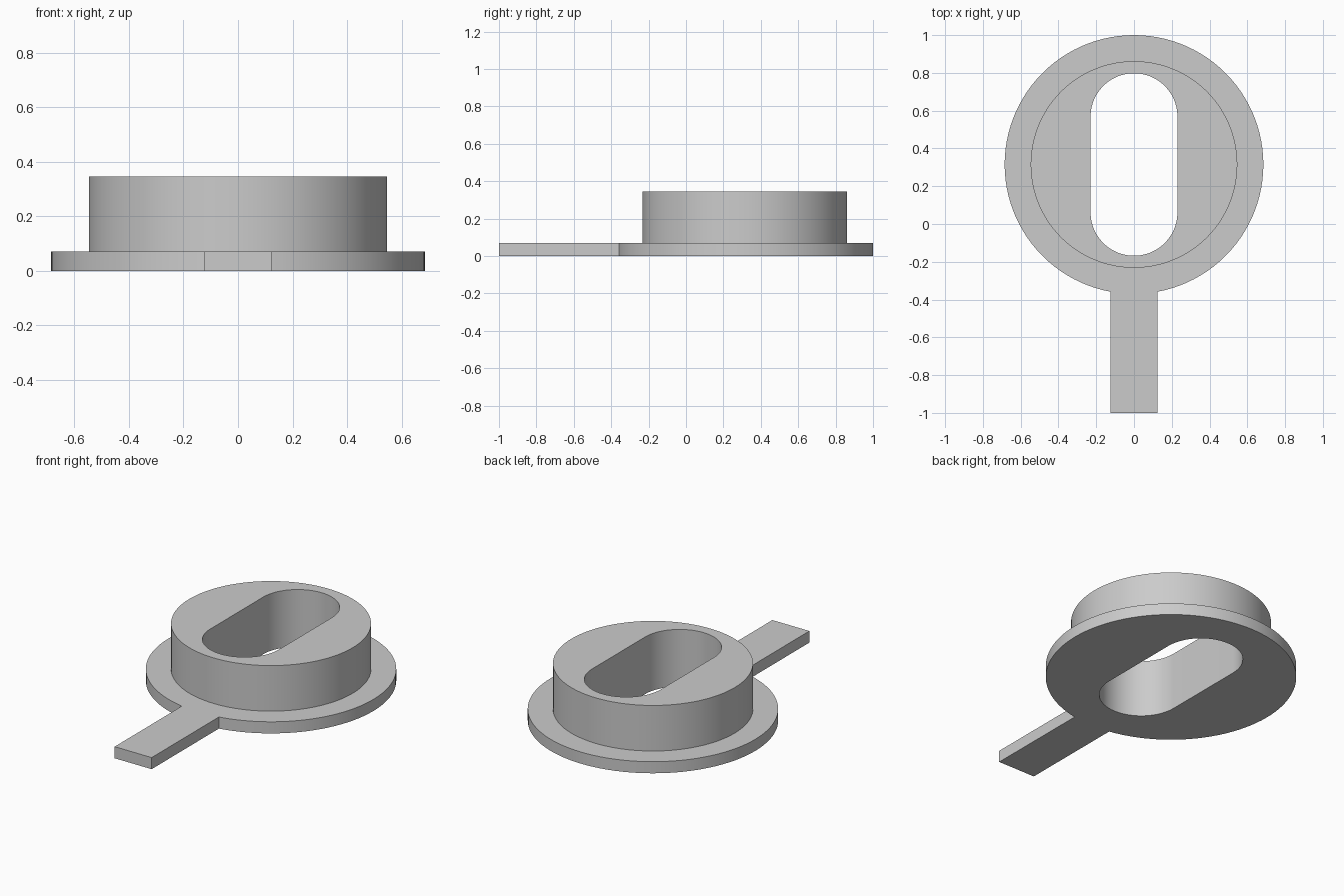
import bpy
import bmesh
from math import cos, sin, pi, radians

cube = bpy.data.objects.get("Cube")
if cube:
    bpy.data.objects.remove(cube, do_unlink=True)

SEGMENTS = 104                       # three steps span half the handle width
CENTRE_Y = 0.315
FLANGE_R, BOSS_R = 0.685, 0.547
FLANGE_Z, BOSS_Z = 0.07, 0.345
SLOT_R, SLOT_REACH = 0.23, 0.253     # end radius, end-centre offset


def circle(radius):
    return [(radius * cos(2 * pi * k / SEGMENTS),
             CENTRE_Y + radius * sin(2 * pi * k / SEGMENTS))
            for k in range(SEGMENTS)]


def slot():
    half = SEGMENTS // 2
    points = []
    for side in (0, 1):
        shift = SLOT_REACH * (1 - 2 * side)
        for k in range(half):
            a = pi * side + pi * k / (half - 1)
            points.append((SLOT_R * cos(a), CENTRE_Y + shift + SLOT_R * sin(a)))
    return points


# Closed loft: slot wall, boss top, boss wall, flange top, rim, underside
bm = bmesh.new()
sections = [(slot(), 0), (slot(), BOSS_Z), (circle(BOSS_R), BOSS_Z),
            (circle(BOSS_R), FLANGE_Z), (circle(FLANGE_R), FLANGE_Z),
            (circle(FLANGE_R), 0)]
loops = [[bm.verts.new((x, y, z)) for x, y in outline] for outline, z in sections]
for a, b in zip(loops, loops[1:] + loops[:1]):
    for k in range(SEGMENTS):
        n = (k + 1) % SEGMENTS
        bm.faces.new((a[k], a[n], b[n], b[k]))
bm.normal_update()

# Handle: pull the front of the rim out to a flat end
rim = set(loops[4] + loops[5])
front = [f for f in bm.faces if all(v in rim for v in f.verts)
         and f.calc_center_median().y < 0
         and abs(f.calc_center_median().x) < 0.122]
result = bmesh.ops.extrude_face_region(bm, geom=front)
for item in result["geom"]:
    if isinstance(item, bmesh.types.BMVert):
        item.co.y = -1
bmesh.ops.recalc_face_normals(bm, faces=bm.faces[:])

mesh = bpy.data.meshes.new("slotted_flange_with_handle")
bm.to_mesh(mesh)
bm.free()
body = bpy.data.objects.new("slotted_flange_with_handle", mesh)
bpy.context.collection.objects.link(body)

# Plain grey
grey = bpy.data.materials.new("plain_grey")
grey.use_nodes = True
colour = (0.6, 0.6, 0.6, 1)
grey.diffuse_color = colour
grey.node_tree.nodes["Principled BSDF"].inputs["Base Color"].default_value = colour
mesh.materials.append(grey)

bpy.ops.object.select_all(action="DESELECT")
body.select_set(True)
bpy.context.view_layer.objects.active = body
bpy.ops.object.shade_smooth_by_angle(angle=radians(30))
